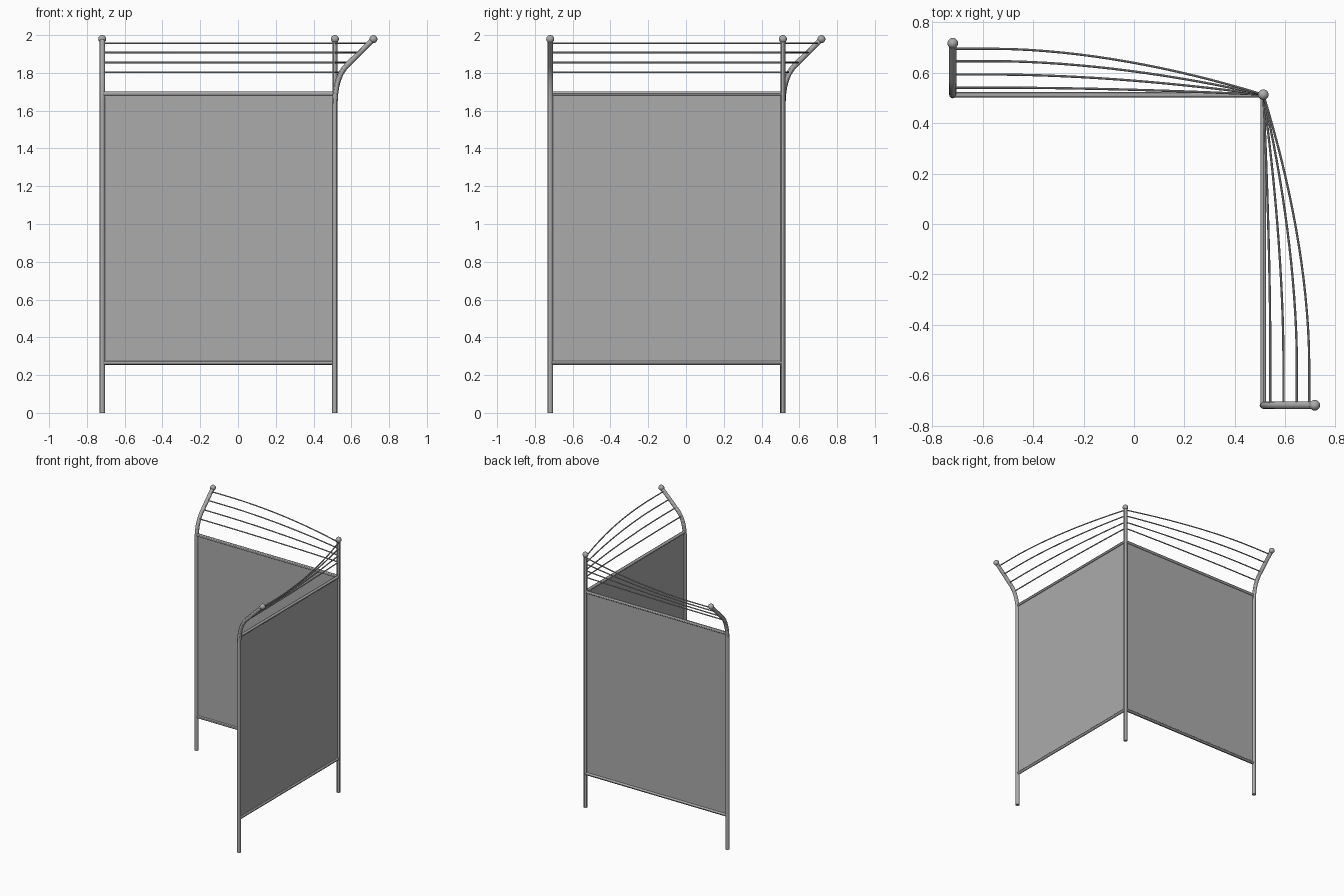
import bpy
from mathutils import Vector

cube = bpy.data.objects.get("Cube")
if cube:
    bpy.data.objects.remove(cube, do_unlink=True)

GREY = (0.41, 0.41, 0.41, 1)
steel = bpy.data.materials.new("plain grey")
steel.use_nodes = True
steel.diffuse_color = GREY
steel.node_tree.nodes["Principled BSDF"].inputs["Base Color"].default_value = GREY

CORNER = 0.513      # both coordinates of the shared corner post
END = -0.719        # far end of each wing
TOP = 1.979         # height of the finial centres
LEAN = 0.717        # outward reach of the bent post tips
RAILS = {"bottom": 0.265, "top": 1.69}


def finish(obj, name):
    obj.name = name
    obj.data.materials.clear()
    obj.data.materials.append(steel)
    bpy.ops.object.shade_smooth_by_angle()


def tube(name, points, radius, sides=4):
    """Round bar along a path, turned into a mesh."""
    curve = bpy.data.curves.new(name, "CURVE")
    curve.dimensions = "3D"
    curve.bevel_depth = radius
    curve.bevel_resolution = sides
    curve.use_fill_caps = True
    spline = curve.splines.new("POLY")
    spline.points.add(len(points) - 1)
    for point, co in zip(spline.points, points):
        point.co = (*co, 1)
    obj = bpy.data.objects.new(name, curve)
    bpy.context.collection.objects.link(obj)
    bpy.ops.object.select_all(action="DESELECT")
    obj.select_set(True)
    bpy.context.view_layer.objects.active = obj
    bpy.ops.object.convert(target="MESH")
    finish(bpy.context.object, name)


def finial(name, location):
    bpy.ops.mesh.primitive_uv_sphere_add(
        segments=20, ring_count=12, radius=0.021, location=location)
    finish(bpy.context.object, name)


# Shared corner post
tube("corner_post", [(CORNER, CORNER, 0), (CORNER, CORNER, TOP)], 0.014)
finial("corner_finial", (CORNER, CORNER, TOP))

# Two identical wings, mirrored across the diagonal
for wing, swap in (("left_wing", False), ("right_wing", True)):

    def place(along, out, z):
        return Vector((out, along, z) if swap else (along, out, z))

    # End post: upright, rounded bend, then a 45 degree lean
    bend = []
    a, b, c = (Vector(p) for p in ((CORNER, 1.63), (CORNER, 1.776), (0.575, 1.838)))
    for i in range(9):
        t = i / 8
        bend.append(a * (1 - t) ** 2 + b * 2 * t * (1 - t) + c * t ** 2)
    profile = [(CORNER, 0), *bend, (LEAN, TOP)]
    tube(wing + "_end_post", [place(END, o, z) for o, z in profile], 0.0145)
    finial(wing + "_end_finial", place(END, LEAN, TOP))

    # Rails and the sheet between them
    for label, z in RAILS.items():
        tube(f"{wing}_{label}_rail",
             [place(END, CORNER, z), place(CORNER, CORNER, z)], 0.0115)
    low, high = RAILS.values()
    bpy.ops.mesh.primitive_cube_add(
        size=1, location=place((END + CORNER) / 2, CORNER, (low + high) / 2))
    panel = bpy.context.object
    panel.scale = place(CORNER - END, 0.004, high - low)
    bpy.ops.object.transform_apply(location=False, rotation=False, scale=True)
    finish(panel, wing + "_panel")

    # Wires: straight off the leaning post, then curving in to the corner
    for n, z in enumerate((1.803, 1.855, 1.908, 1.957)):
        reach = LEAN - (TOP - z)
        path = [place(END, reach, z)]
        for i in range(17):
            t = i / 16
            along = -0.55 + t * (CORNER + 0.55)
            path.append(place(along, reach - (reach - CORNER) * t ** 1.8, z))
        tube(f"{wing}_wire_{n + 1}", path, 0.0045, 2)
